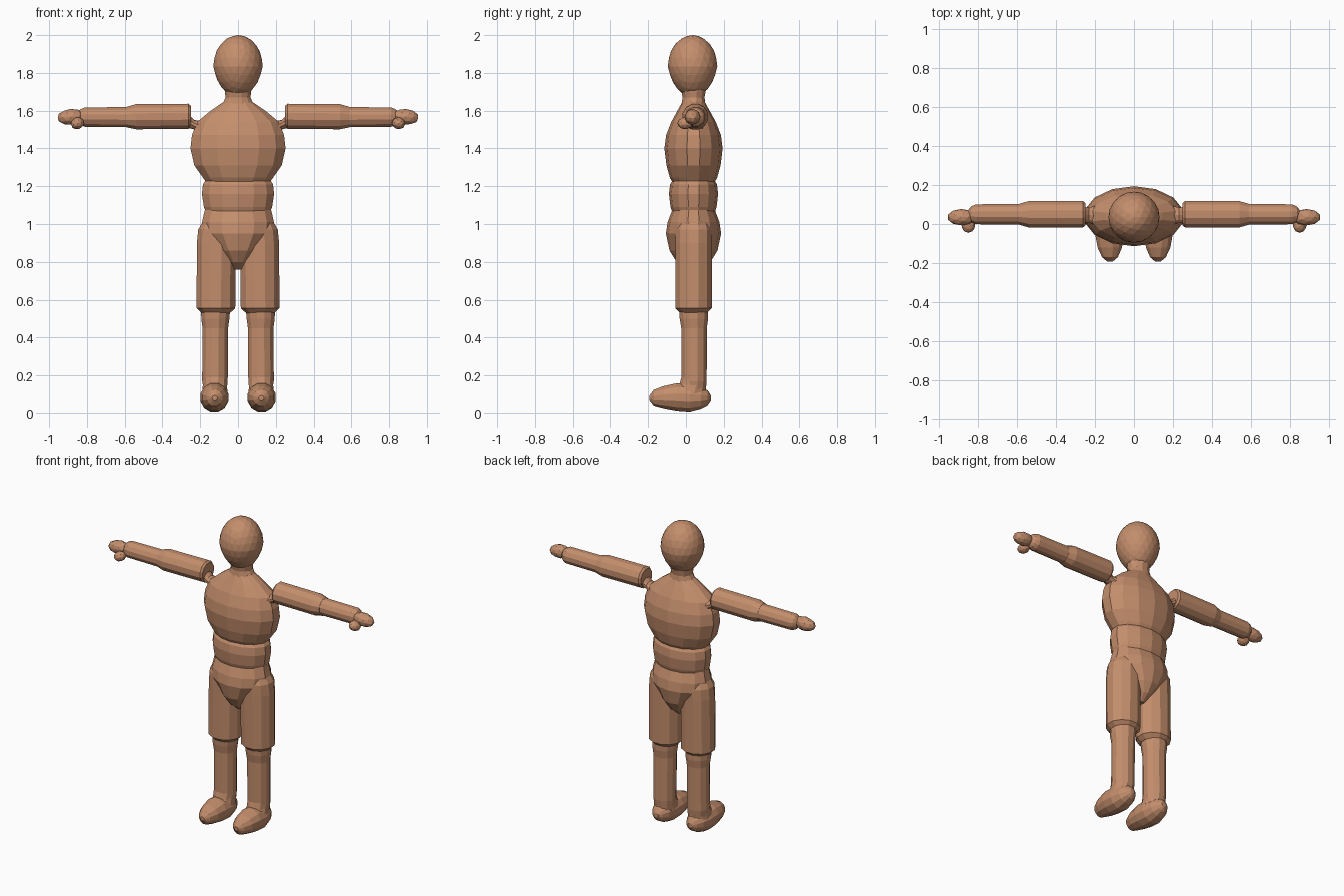
import bpy, bmesh, math
from mathutils import Vector, Matrix

skin = bpy.data.materials.new("clay_brown")
skin.diffuse_color = (0.55, 0.27, 0.15, 1)


def finish(bm, name):
    bmesh.ops.recalc_face_normals(bm, faces=bm.faces)
    me = bpy.data.meshes.new(name)
    bm.to_mesh(me)
    bm.free()
    me.materials.append(skin)
    ob = bpy.data.objects.new(name, me)
    bpy.context.collection.objects.link(ob)
    return ob


def loft(name, axis, rings, sides=12, side=1):
    """Skin elliptical rings: (position, centre a, centre b, radius a, radius b)."""
    bm = bmesh.new()
    loops = []
    for p, ca, cb, ra, rb in rings:
        loop = []
        for i in range(sides):
            t = 2 * math.pi * (i + 0.5) / sides
            a, b = ca + ra * math.cos(t), cb + rb * math.sin(t)
            co = {'X': (p, a, b), 'Y': (a, p, b), 'Z': (a, b, p)}[axis]
            loop.append(bm.verts.new((co[0] * side, co[1], co[2])))
        loops.append(loop)
    for lo, hi in zip(loops, loops[1:]):
        for i in range(sides):
            j = (i + 1) % sides
            bm.faces.new((lo[i], lo[j], hi[j], hi[i]))
    bm.faces.new(loops[0])
    bm.faces.new(loops[-1])
    return finish(bm, name)


def blob(name, centre, radii, turn=0, taper=0):
    """Faceted ellipsoid, optionally tilted in the front plane or narrowed at the base."""
    bm = bmesh.new()
    bmesh.ops.create_icosphere(bm, subdivisions=3 if taper else 2, radius=1)
    rot = Matrix.Rotation(turn, 3, 'Y')
    for v in bm.verts:
        k = 1 + taper * min(v.co.z, 0)
        local = Vector((v.co.x * radii[0] * k, v.co.y * radii[1] * k, v.co.z * radii[2]))
        v.co = rot @ local + Vector(centre)
    return finish(bm, name)


# Head and neck
blob("head", (0, 0.035, 1.835), (0.131, 0.131, 0.165), taper=0.15)
loft("neck", 'Z', [(1.58, 0, 0.04, 0.12, 0.08), (1.635, 0, 0.04, 0.085, 0.065),
                   (1.67, 0, 0.04, 0.068, 0.06), (1.72, 0, 0.04, 0.075, 0.07)])

# Torso: rounded chest, belly band and pelvis
loft("chest", 'Z', [(1.21, 0, 0.04, 0.165, 0.105), (1.245, 0, 0.04, 0.19, 0.125),
                    (1.31, 0, 0.04, 0.237, 0.143), (1.40, 0, 0.04, 0.258, 0.154),
                    (1.47, 0, 0.04, 0.25, 0.145), (1.54, 0, 0.04, 0.222, 0.118),
                    (1.60, 0, 0.04, 0.148, 0.085), (1.645, 0, 0.04, 0.08, 0.06)], 14)
loft("belly", 'Z', [(1.04, 0, 0.04, 0.165, 0.105), (1.09, 0, 0.04, 0.185, 0.122),
                    (1.16, 0, 0.04, 0.196, 0.13), (1.21, 0, 0.04, 0.19, 0.124),
                    (1.24, 0, 0.04, 0.17, 0.105)], 14)
loft("pelvis", 'Z', [(0.76, 0, 0.04, 0.03, 0.04), (0.80, 0, 0.04, 0.06, 0.09),
                     (0.86, 0, 0.04, 0.115, 0.127), (0.95, 0, 0.04, 0.19, 0.146),
                     (1.01, 0, 0.04, 0.195, 0.137), (1.075, 0, 0.04, 0.18, 0.112)], 14)

for s, tag in ((-1, "right"), (1, "left")):
    # Legs
    loft(tag + "_thigh", 'Z', [(0.53, 0.117, 0.04, 0.078, 0.075), (0.555, 0.117, 0.04, 0.106, 0.10),
                               (0.90, 0.115, 0.04, 0.106, 0.10), (0.97, 0.112, 0.04, 0.102, 0.10),
                               (1.03, 0.10, 0.04, 0.08, 0.08)], 12, s)
    loft(tag + "_shin", 'Z', [(0.10, 0.12, 0.045, 0.06, 0.06), (0.17, 0.122, 0.043, 0.07, 0.069),
                              (0.45, 0.12, 0.043, 0.07, 0.07), (0.50, 0.12, 0.042, 0.077, 0.078),
                              (0.56, 0.118, 0.04, 0.08, 0.08)], 12, s)
    # Foot, rounded heel and pointed toe, with an instep collar
    loft(tag + "_foot", 'Y', [(-0.193, 0.123, 0.08, 0.014, 0.014), (-0.17, 0.123, 0.08, 0.042, 0.045),
                              (-0.12, 0.124, 0.083, 0.065, 0.062), (-0.05, 0.125, 0.084, 0.077, 0.077),
                              (0.02, 0.125, 0.08, 0.076, 0.078), (0.08, 0.124, 0.08, 0.062, 0.062),
                              (0.115, 0.123, 0.08, 0.04, 0.042), (0.132, 0.122, 0.08, 0.015, 0.015)], 12, s)
    loft(tag + "_ankle", 'Z', [(0.10, 0.123, 0.02, 0.07, 0.09), (0.15, 0.122, 0.035, 0.066, 0.073),
                               (0.19, 0.122, 0.042, 0.068, 0.068)], 12, s)
    # Arms
    loft(tag + "_shoulder_joint", 'X', [(0.18, 0.045, 1.50, 0.06, 0.045), (0.23, 0.045, 1.525, 0.04, 0.025),
                                        (0.27, 0.048, 1.55, 0.045, 0.04)], 10, s)
    loft(tag + "_upper_arm", 'X', [(0.25, 0.05, 1.57, 0.06, 0.058), (0.262, 0.05, 1.57, 0.07, 0.069),
                                   (0.54, 0.05, 1.568, 0.07, 0.069), (0.59, 0.05, 1.566, 0.055, 0.056)], 12, s)
    loft(tag + "_forearm", 'X', [(0.56, 0.05, 1.566, 0.054, 0.055), (0.81, 0.05, 1.566, 0.053, 0.053),
                                 (0.835, 0.05, 1.566, 0.042, 0.043), (0.85, 0.048, 1.566, 0.025, 0.025)], 12, s)
    # Hand with a thumb dropping forward and down
    blob(tag + "_hand", (0.885 * s, 0.035, 1.567), (0.073, 0.042, 0.042), 0.08 * s)
    blob(tag + "_thumb", (0.85 * s, -0.005, 1.533), (0.036, 0.04, 0.031), 0.3 * s)
